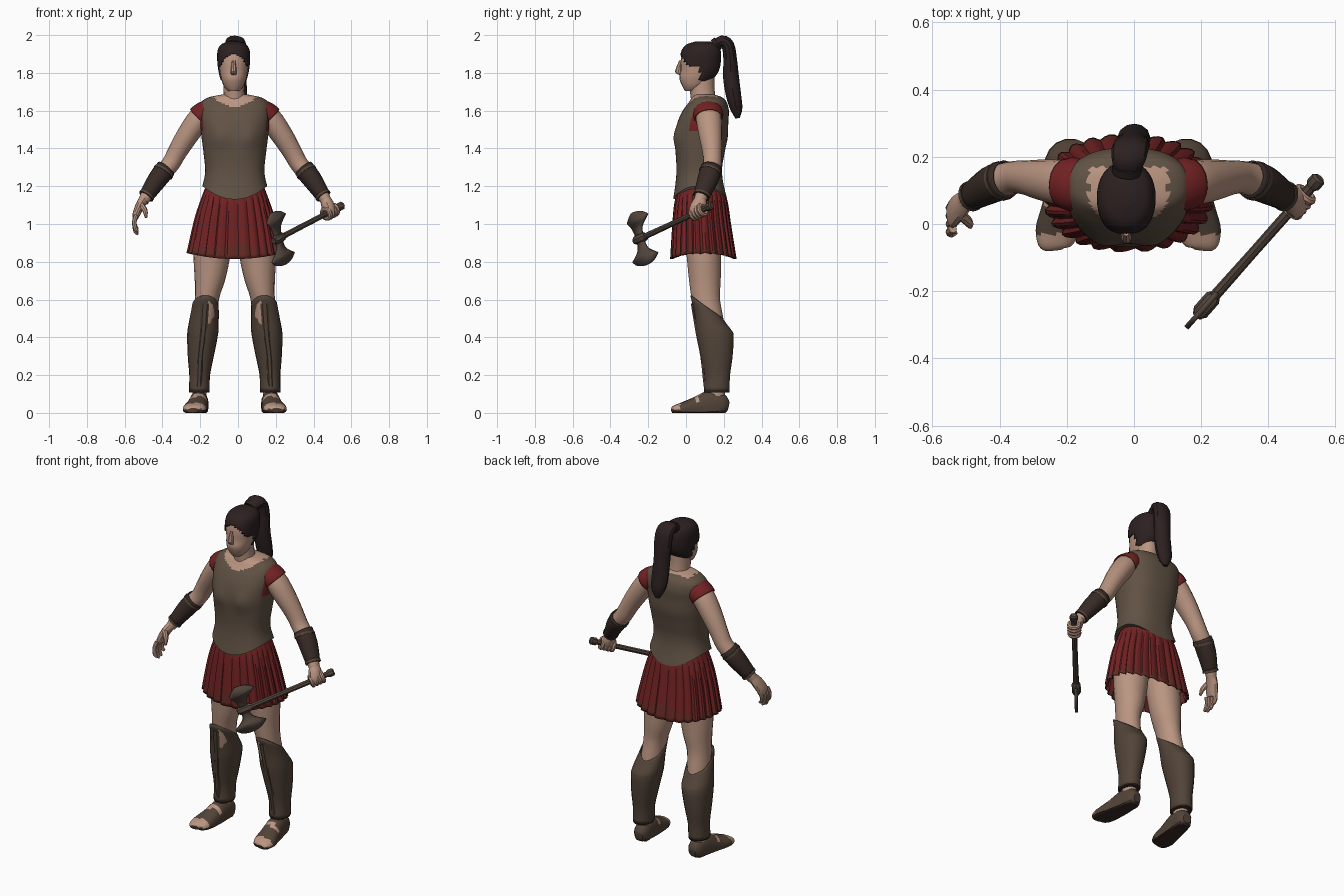
import bpy, bmesh
from math import cos, sin, pi, copysign, exp
from mathutils import Vector

cube = bpy.data.objects.get("Cube")
if cube:
    bpy.data.objects.remove(cube, do_unlink=True)

CX = -.017                      # body's middle plane
X, Y, Z = Vector((1, 0, 0)), Vector((0, 1, 0)), Vector((0, 0, 1))
made = []


def material(name, r, g, b):
    m = bpy.data.materials.new(name)
    m.use_nodes = True
    m.diffuse_color = (r, g, b, 1)
    node = m.node_tree.nodes["Principled BSDF"]
    node.inputs["Base Color"].default_value = (r, g, b, 1)
    node.inputs["Roughness"].default_value = .9
    return m


skin = material("skin", .49, .30, .22)
armour = material("bronze leather", .12, .085, .058)
boot = material("boot leather", .085, .058, .04)
dark = material("dark leather", .038, .023, .019)
hair = material("dark hair", .026, .015, .015)
red = material("red cloth", .17, .016, .017)
hem = material("hem cloth", .13, .022, .018)
steel = material("axe brown", .085, .06, .045)


def finish(name, bm, mats, rule=None, thick=0):
    bmesh.ops.recalc_face_normals(bm, faces=bm.faces)
    if rule:
        for f in bm.faces:
            f.material_index = rule(f.calc_center_median())
    mesh = bpy.data.meshes.new(name)
    bm.to_mesh(mesh)
    bm.free()
    for m in mats:
        mesh.materials.append(m)
    obj = bpy.data.objects.new(name, mesh)
    bpy.context.collection.objects.link(obj)
    if thick:
        mod = obj.modifiers.new("thickness", "SOLIDIFY")
        mod.thickness = thick
    made.append(obj)
    return obj


def refine(rings, steps):
    """Smooth interpolation through the given rings."""
    out = []
    last = len(rings) - 1
    for i in range(last):
        four = [rings[max(0, min(last, i + k))] for k in (-1, 0, 1, 2)]
        for s in range(steps):
            t = s / steps
            out.append([b + t * (c - a) / 2 + t * t * (a - 2.5 * b + 2 * c - d / 2)
                        + t ** 3 * (1.5 * (b - c) + (d - a) / 2)
                        for a, b, c, d in zip(*four)])
    return out + [list(rings[-1])]


def loft(name, rings, mats, n=16, steps=3, ref=None, power=2, side=1, rule=None,
         warp=None, pleat=None, cap=True, keep=None, thick=0):
    """Skin rings of (offset, y, z, width, depth); ref makes them follow the path."""
    rings = refine(rings, steps)
    mids = [Vector((CX + side * r[0], r[1], r[2])) for r in rings]
    bm = bmesh.new()
    loops = []
    for i, (c, r) in enumerate(zip(mids, rings)):
        u, v = X, Y
        if ref:
            t = (mids[min(i + 1, len(mids) - 1)] - mids[max(i - 1, 0)]).normalized()
            u = (ref - ref.dot(t) * t).normalized()
            v = t.cross(u)
        loop = []
        for k in range(n):
            a = 2 * pi * k / n
            p, q = [copysign(abs(w) ** (2 / power), w) for w in (cos(a), sin(a))]
            g = pleat(k, c.z) if pleat else 1
            co = c + u * r[3] * p * g + v * r[4] * q * g
            loop.append(bm.verts.new(warp(co) if warp else co))
        loops.append(loop)
    for a, b in zip(loops, loops[1:]):
        for k in range(n):
            j = (k + 1) % n
            bm.faces.new((a[k], a[j], b[j], b[k]))
    if cap:
        bm.faces.new(loops[0])
        bm.faces.new(loops[-1])
    if keep:
        gone = [f for f in bm.faces if not keep(f.calc_center_median())]
        bmesh.ops.delete(bm, geom=gone, context="FACES")
    return finish(name, bm, mats, rule, thick)


# Cuirass: scooped neck, pointed lower edge, red cloth at the armholes
def shape_cuirass(p):
    dx = p.x - CX
    low = max(0, min(1, (1.3 - p.z) / .1))
    p.z -= .07 * low * max(0, 1 - (dx / .17) ** 2)
    if p.y < .08:
        p.y -= .016 * exp(-((abs(dx) - .08) / .05) ** 2 - ((p.z - 1.46) / .06) ** 2)
    return p


def cuirass_colour(c):
    dx = abs(c.x - CX)
    if c.z > 1.62 + 4 * dx * dx and c.y < .17:
        return 1
    return 2 if dx > .168 and 1.5 < c.z < 1.61 else 0


loft("cuirass", [(0, .075, 1.2, .172, .143), (0, .07, 1.28, .157, .121),
                 (0, .075, 1.38, .166, .13), (0, .082, 1.46, .176, .139),
                 (0, .09, 1.54, .184, .134), (0, .105, 1.6, .186, .122),
                 (0, .115, 1.645, .176, .1), (0, .112, 1.67, .14, .08),
                 (0, .1, 1.685, .07, .05)],
     [armour, skin, red], n=56, steps=5, power=2.4, rule=cuirass_colour,
     warp=shape_cuirass)


# Pleated skirt with a hem band and dark lining
def pleats(k, z):
    return 1 + (.02, .025, 0, -.04)[k % 4] * min(1, (1.22 - z) / .15)


def skirt_drop(p):
    p.z += .03 * ((p.x - CX) / .25) ** 2 * max(0, (1.2 - p.z) / .38)
    return p


loft("skirt", [(0, .08, 1.21, .15, .115), (0, .08, 1.12, .18, .138),
               (0, .083, 1, .213, .152), (0, .092, .815, .25, .172)],
     [red, hem], n=104, steps=6, power=2.3, cap=False, pleat=pleats, warp=skirt_drop,
     rule=lambda c: int(c.z < .885), thick=.006)
loft("skirt_lining", [(0, .088, .93, .21, .14), (0, .088, .94, .21, .14)], [dark],
     n=32, steps=1)

# Neck, head and nose
loft("neck", [(0, .1, 1.58, .075, .07), (-.002, .092, 1.66, .06, .066),
              (-.005, .085, 1.72, .056, .066), (-.005, .085, 1.8, .056, .066)], [skin])
skull = [(.03, 1.705, .03, .036), (.04, 1.73, .052, .06), (.055, 1.77, .067, .09),
         (.07, 1.81, .075, .1), (.075, 1.86, .08, .104), (.08, 1.91, .078, .098),
         (.085, 1.943, .06, .077), (.09, 1.96, .02, .03)]
loft("head", [(-.006, y, z, a, b) for y, z, a, b in skull], [skin], n=20, power=2.2)
loft("nose", [(-.006, -.026, 1.79, .014, .012), (-.006, -.04, 1.808, .016, .018),
              (-.006, -.026, 1.865, .009, .01)], [skin], n=8)


# Hair cap cut along the hairline, ponytail and its tie
def hairline(c):
    return c.z > (1.757 if c.y > .075 else max(1.83, 1.9 - 1.6 * (c.y + .03)))


loft("hair_cap", [(-.006, y, z + .007, a + .007, b + .006) for y, z, a, b in skull],
     [hair], n=36, steps=6, power=2.2, keep=hairline, thick=.006)
loft("ponytail", [(-.005, .15, 1.94, .035, .025), (0, .19, 1.966, .05, .032),
                  (.005, .222, 1.945, .055, .034), (.01, .234, 1.87, .055, .036),
                  (.013, .238, 1.78, .048, .042), (.016, .252, 1.68, .05, .04),
                  (.018, .267, 1.61, .042, .032), (.018, .273, 1.56, .015, .012)],
     [hair], n=12, ref=X)
loft("hair_tie", [(-.005, .15, 1.945, .043, .034), (-.003, .17, 1.957, .045, .035)],
     [hair], n=12, ref=X, steps=1)


# Greaves rise at the front and dip behind the knee
def tilt_top(p):
    p.z -= (p.y - .11) * .75 * max(0, min(1, (p.z - .42) / .14))
    return p


def flat_sole(p):
    p.z = max(p.z, 0)
    return p


def foot_colour(c):
    if c.z < .012:
        return 2
    return int((c.y < -.03 and c.z > .02) or (.05 < c.y < .075 and c.z > .06))


for side, tag in ((1, "left"), (-1, "right")):
    # Legs and footwear
    loft(tag + "_leg", [(.11, .09, .96, .1, .1), (.122, .095, .82, .096, .092),
                        (.132, .1, .7, .08, .085), (.148, .105, .6, .064, .076),
                        (.16, .13, .45, .06, .075), (.183, .16, .2, .04, .05),
                        (.188, .155, .05, .038, .048)], [skin], n=18, side=side)
    loft(tag + "_greave", [(.188, .163, .115, .05, .064), (.186, .165, .2, .05, .064),
                           (.18, .163, .3, .064, .08), (.17, .154, .42, .077, .094),
                           (.163, .138, .5, .073, .088), (.156, .108, .56, .066, .082)],
         [boot], n=18, side=side, power=2.2, warp=tilt_top, cap=False, thick=.005)
    loft(tag + "_ankle_band", [(.188, .163, .108, .054, .068),
                               (.188, .163, .128, .054, .068)],
         [dark], n=18, steps=1, side=side)
    loft(tag + "_shin_ridge", [(.19, .102, .14, .014, .01), (.182, .086, .3, .017, .012),
                               (.168, .062, .42, .02, .012), (.157, .034, .58, .022, .01)],
         [boot], n=6, side=side)
    loft(tag + "_sandal", [(.18, .224, .035, .025, .025), (.183, .195, .04, .044, .06),
                           (.19, .13, .04, .05, .078), (.2, .05, .028, .057, .056),
                           (.213, -.02, .02, .063, .036), (.222, -.06, .016, .05, .024),
                           (.222, -.076, .012, .028, .012)],
         [boot, skin, dark], n=16, steps=4, ref=X, power=2.3, side=side,
         warp=flat_sole, rule=foot_colour)

    # Arms, cloth sleeve edges and bracers
    loft(tag + "_arm", [(.11, .112, 1.61, .055, .05), (.18, .12, 1.565, .068, .062),
                        (.25, .13, 1.47, .062, .058), (.305, .138, 1.38, .051, .051),
                        (.342, .138, 1.315, .049, .048), (.4, .122, 1.25, .05, .046),
                        (.45, .095, 1.18, .04, .037), (.485, .07, 1.12, .03, .028)],
         [skin], ref=Y, side=side)
    loft(tag + "_sleeve", [(.11, .112, 1.615, .07, .055), (.16, .117, 1.585, .08, .066),
                           (.187, .12, 1.56, .076, .069)],
         [red], ref=Y, side=side, cap=False, thick=.006)
    loft(tag + "_bracer", [(.363, .134, 1.295, .057, .054), (.41, .116, 1.235, .056, .052),
                           (.47, .08, 1.145, .042, .039)],
         [dark], ref=Y, side=side, cap=False, thick=.006)
    for end, r in (((.375, .13, 1.28), .06), ((.463, .085, 1.156), .046)):
        a, b, c = end
        loft(tag + "_bracer_rim", [(a, b, c, r, r - .003),
                                   (a + .007, b - .004, c - .01, r, r - .003)],
             [boot], ref=Y, steps=1, side=side)

# Relaxed right hand
loft("right_palm", [(.482, .073, 1.13, .03, .026), (.503, .052, 1.095, .04, .024),
                    (.522, .03, 1.05, .042, .02), (.525, .024, 1.03, .036, .014)],
     [skin], n=12, ref=Y, side=-1)
for i in range(4):
    y = .058 - .024 * i
    drop = (.0, .02, .025, .012)[i]
    loft("right_finger", [(.522, y, 1.045, .013, .013), (.532, y - .01, 1.01, .012, .012),
                          (.525, y - .015, .985 - drop, .011, .011),
                          (.512, y - .012, .972 - drop, .006, .006)],
         [skin], n=8, ref=Y, side=-1)
loft("right_thumb", [(.495, .025, 1.1, .016, .016), (.475, .005, 1.07, .014, .014),
                     (.47, -.008, 1.035, .007, .007)], [skin], n=8, ref=Y, side=-1)

# Double axe: origin at the butt, along the handle, and across it
butt = Vector((.545, .13, 1.095))
along = (Vector((.19, -.27, .91)) - butt).normalized()
across = (Z - Z.dot(along) * along).normalized()


def on_axe(a, b=0):
    return butt + along * a + across * b


def rod(name, parts, mat):
    rings = [(p.x - CX, p.y, p.z, r, r) for p, r in ((on_axe(a), r) for a, r in parts)]
    loft(name, rings, [mat], n=8, steps=1, ref=Z)


rod("axe_handle", [(0, .016), (.3, .015), (.57, .017)], steel)
rod("axe_pommel", [(-.012, .016), (-.005, .023), (.02, .023), (.03, .016)], steel)
rod("axe_socket", [(.485, .018), (.495, .025), (.555, .025), (.565, .018)], steel)
for way, far in ((1, .585), (-1, .615)):
    outline = refine([(.505, .01), (.495, .06), (.435, .108)], 4)
    outline += refine([(.435, .108), (.475, .137), (.53, .146), (far - .03, .134),
                       (far, .104)], 3)[1:]
    outline += refine([(far, .104), (.56, .06), (.55, .01)], 4)[1:]
    bm = bmesh.new()
    bm.faces.new([bm.verts.new(on_axe(a, way * b)) for a, b in outline])
    blade = finish("axe_blade", bm, [steel], thick=.016)
    blade.modifiers["thickness"].offset = 0

# Left hand closed on the handle
loft("left_fist", [(.478, .078, 1.135, .03, .028), (.49, .07, 1.105, .042, .034),
                   (.502, .06, 1.068, .044, .034), (.505, .056, 1.042, .032, .024)],
     [skin], n=12, ref=Y)
turn = along.to_track_quat("Z", "Y")
for i in range(4):
    bpy.ops.mesh.primitive_torus_add(
        major_segments=14, minor_segments=8, major_radius=.027, minor_radius=.013,
        location=on_axe(.06 + .021 * i), rotation=turn.to_euler())
    finger = bpy.context.object
    finger.name = "left_finger"
    finger.data.materials.append(skin)
    made.append(finger)

# Smooth surfaces with crisp folds
bpy.ops.object.select_all(action="DESELECT")
for obj in made:
    obj.select_set(True)
bpy.context.view_layer.objects.active = made[0]
bpy.ops.object.shade_smooth_by_angle(angle=.6)
